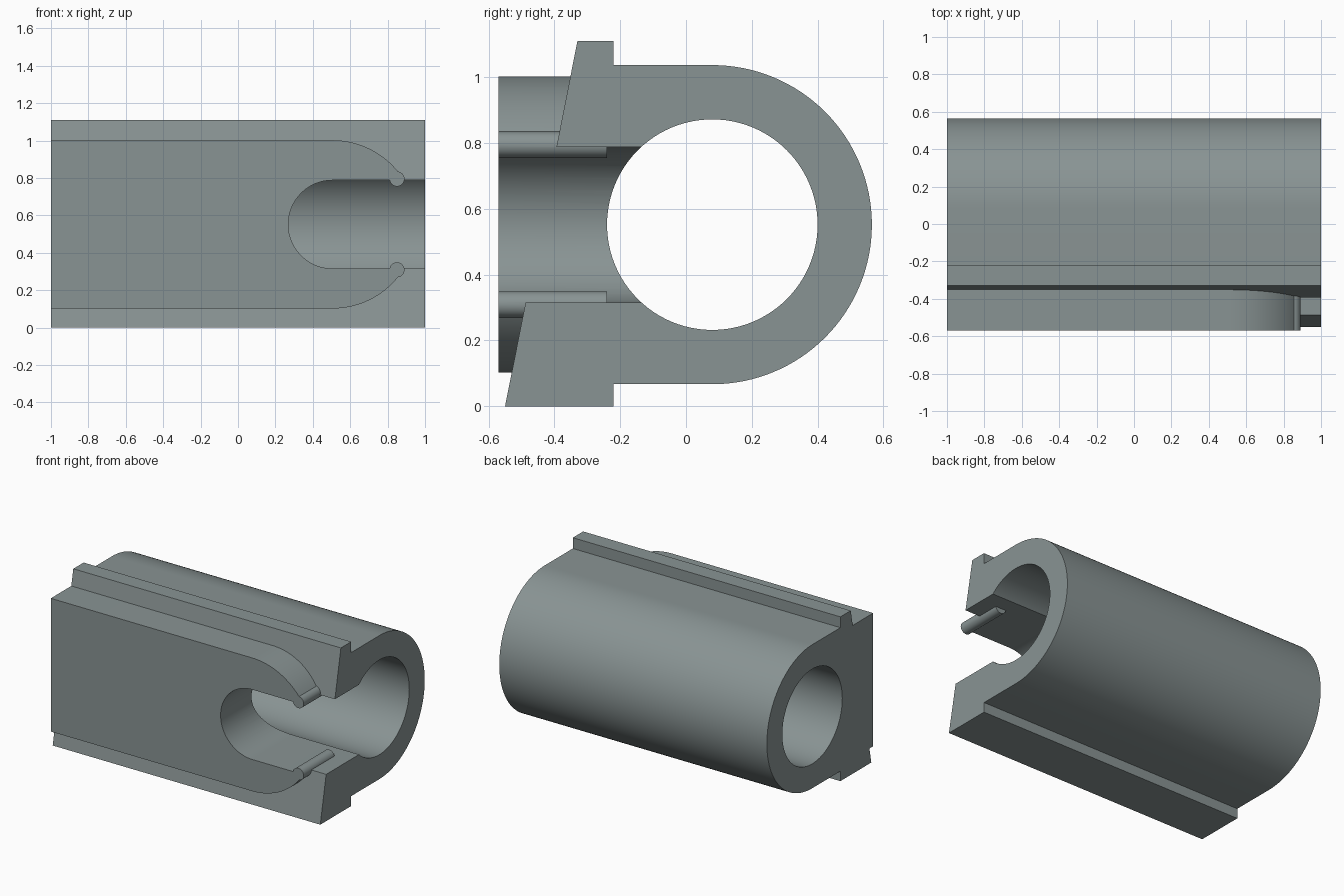
import bpy, bmesh, math
from mathutils import Vector

if "Cube" in bpy.data.objects:
    bpy.data.objects.remove(bpy.data.objects["Cube"])

MID_Z = 0.552      # height of bore and slot axis
BORE_Y = 0.08

grey = bpy.data.materials.new("slate grey")
grey.diffuse_color = (0.25, 0.295, 0.295, 1)
grey.use_nodes = True
grey.node_tree.nodes["Principled BSDF"].inputs["Base Color"].default_value = grey.diffuse_color


def arc(cx, cy, r, a0, a1, n):
    return [(cx + r * math.cos(math.radians(a0 + (a1 - a0) * i / n)),
             cy + r * math.sin(math.radians(a0 + (a1 - a0) * i / n)))
            for i in range(n + 1)]


def prism(name, points, axis, start, end):
    """Extrude a 2D outline along x (points are y, z) or along y (points are x, z)."""
    bm = bmesh.new()
    place = (lambda p: (start, p[0], p[1])) if axis == "x" else (lambda p: (p[0], start, p[1]))
    face = bm.faces.new([bm.verts.new(place(p)) for p in points])
    out = bmesh.ops.extrude_face_region(bm, geom=[face])
    shift = Vector((end - start, 0, 0)) if axis == "x" else Vector((0, end - start, 0))
    bmesh.ops.translate(bm, vec=shift,
                        verts=[v for v in out["geom"] if isinstance(v, bmesh.types.BMVert)])
    bmesh.ops.recalc_face_normals(bm, faces=bm.faces)
    mesh = bpy.data.meshes.new(name)
    bm.to_mesh(mesh)
    bm.free()
    mesh.materials.append(grey)
    ob = bpy.data.objects.new(name, mesh)
    bpy.context.collection.objects.link(ob)
    return ob


def combine(target, tool, operation):
    """Apply a boolean and discard the tool object."""
    mod = target.modifiers.new(operation, "BOOLEAN")
    mod.operation, mod.solver, mod.object = operation, "EXACT", tool
    bpy.context.view_layer.objects.active = target
    bpy.ops.object.modifier_apply(modifier=mod.name)
    bpy.data.objects.remove(tool)


# Body: slanted flange in front, round tube behind
outline = [(-0.55, 0), (-0.22, 0), (-0.22, 0.067)]
outline += arc(BORE_Y, MID_Z, 0.485, -90, 90, 64)
outline += [(-0.22, 1.037), (-0.22, 1.11), (-0.33, 1.11)]
body = prism("slotted_housing", outline, "x", -1, 1)

# Raised front plate with rounded end
plate = prism("front_plate",
              [(-1, MID_Z - 0.45)] + arc(0.505, MID_Z, 0.45, -90, 90, 64) + [(-1, MID_Z + 0.45)],
              "y", -0.57, -0.3)
combine(body, plate, "UNION")

# Bore through the whole length
bore = prism("bore_cutter", arc(BORE_Y, MID_Z, 0.32, 0, 360, 96)[:-1], "x", -1.2, 1.2)
combine(body, bore, "DIFFERENCE")

# Round-ended slot, open to the right
slot = prism("slot_cutter",
             arc(0.505, MID_Z, 0.236, 90, 270, 48) + [(1.2, MID_Z - 0.236), (1.2, MID_Z + 0.236)],
             "y", -0.8, BORE_Y)
combine(body, slot, "DIFFERENCE")

# Retaining ribs on both slot walls
for side in (-1, 1):
    rib = prism("retaining_rib", arc(0.85, MID_Z + side * 0.243, 0.04, 0, 360, 32)[:-1],
                "y", -0.57, -0.24)
    combine(body, rib, "UNION")

# Smooth curves, sharp edges
bpy.ops.object.select_all(action="DESELECT")
body.select_set(True)
bpy.context.view_layer.objects.active = body
bpy.ops.object.shade_smooth_by_angle(angle=math.radians(30))
